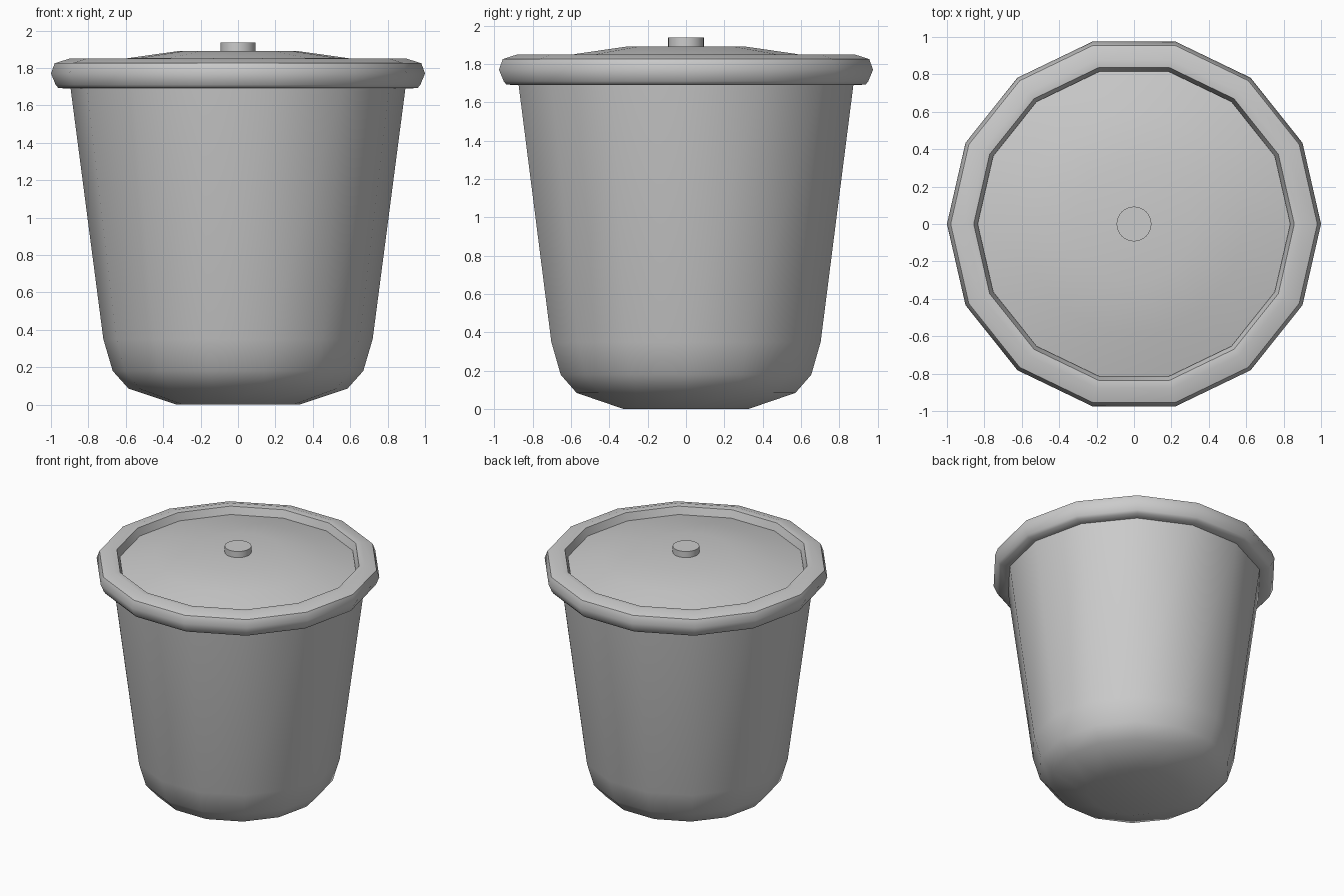
import bpy, bmesh, math

if "Cube" in bpy.data.objects:
    bpy.data.objects.remove(bpy.data.objects["Cube"])


def lathe(name, profile, sides, smooth_angle):
    """Revolve an (r, z) profile around z, capping any end not on a closed loop."""
    bm = bmesh.new()
    rings = []
    for r, z in profile:
        rings.append([bm.verts.new((r * math.cos(2 * math.pi * i / sides),
                                    r * math.sin(2 * math.pi * i / sides), z))
                      for i in range(sides)])
    for a, b in zip(rings, rings[1:]):
        for i in range(sides):
            j = (i + 1) % sides
            bm.faces.new((a[i], a[j], b[j], b[i]))
    bm.faces.new(rings[0][::-1])
    bm.faces.new(rings[-1])
    bmesh.ops.recalc_face_normals(bm, faces=bm.faces)
    mesh = bpy.data.meshes.new(name)
    bm.to_mesh(mesh)
    bm.free()
    obj = bpy.data.objects.new(name, mesh)
    bpy.context.collection.objects.link(obj)
    bpy.ops.object.select_all(action='DESELECT')
    obj.select_set(True)
    bpy.context.view_layer.objects.active = obj
    bpy.ops.object.shade_smooth_by_angle(angle=math.radians(smooth_angle))
    return obj


# Tapered bucket: rounded foot, straight wall, rolled rim, recess holding the lid
lathe("bucket", [
    (0.33, 0.0), (0.585, 0.085), (0.67, 0.18), (0.72, 0.35), (0.895, 1.69),
    (0.96, 1.692), (0.975, 1.71), (1.0, 1.77), (0.98, 1.825), (0.90, 1.85),
    (0.857, 1.845), (0.835, 1.775),
], 14, 50)

# Shallow domed lid
lathe("lid", [(0.836, 1.775), (0.836, 1.79), (0.59, 1.852), (0.32, 1.89)], 14, 40)

# Round knob
lathe("knob", [(0.093, 1.87), (0.093, 1.937)], 32, 30)
